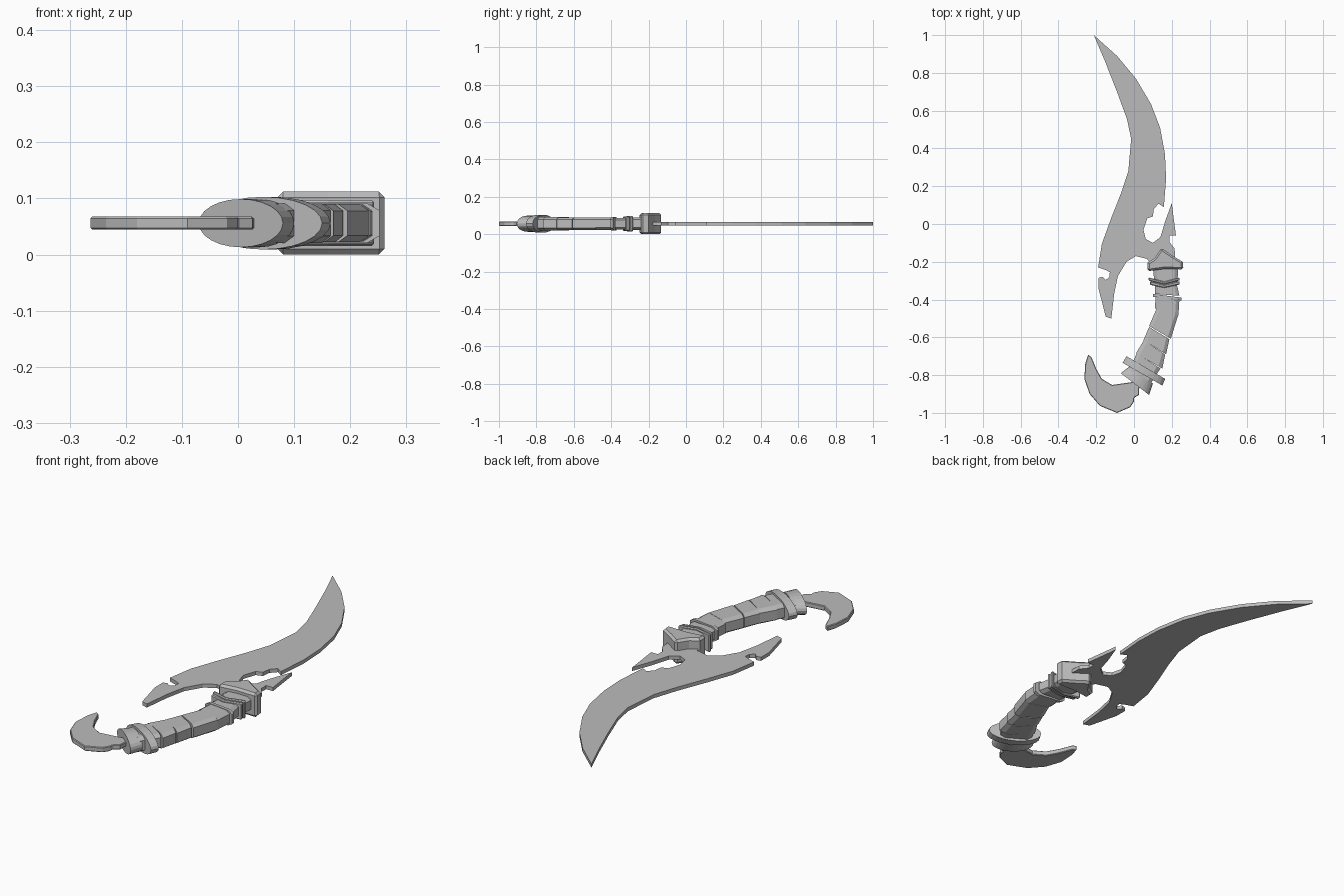
import bpy, bmesh, math
from mathutils import Vector

if "Cube" in bpy.data.objects:
    bpy.data.objects.remove(bpy.data.objects["Cube"])

MID = 0.056  # height of the flat plane the dagger lies in
grey = bpy.data.materials.new("plain grey")
grey.diffuse_color = (0.5, 0.5, 0.5, 1)
grey.use_nodes = True
grey.node_tree.nodes["Principled BSDF"].inputs["Base Color"].default_value = grey.diffuse_color


def finish(name, bm, bevel=0):
    bmesh.ops.recalc_face_normals(bm, faces=bm.faces[:])
    me = bpy.data.meshes.new(name)
    bm.to_mesh(me)
    bm.free()
    me.materials.append(grey)
    ob = bpy.data.objects.new(name, me)
    bpy.context.collection.objects.link(ob)
    if bevel:
        m = ob.modifiers.new("bevel", 'BEVEL')
        m.width = bevel
        m.segments = 1
        m.limit_method = 'ANGLE'
        m.angle_limit = math.radians(60)
    return ob


def plate(name, outline, half, bevel=0):
    """Flat outline extruded equally above and below the mid plane."""
    bm = bmesh.new()
    f = bm.faces.new([bm.verts.new((x, y, MID - half)) for x, y in outline])
    ext = bmesh.ops.extrude_face_region(bm, geom=[f])
    for v in ext['geom']:
        if isinstance(v, bmesh.types.BMVert):
            v.co.z = MID + half
    return finish(name, bm, bevel)


def chamfered(half):
    """Chamfered box section: (position across, height)."""
    s, c = half * 0.65, 0.72
    return [(1, -s), (1, s), (c, half), (-c, half), (-1, s), (-1, -s), (-c, -half), (c, -half)]


def oval(half, n=24):
    return [(math.cos(2 * math.pi * i / n), half * math.sin(2 * math.pi * i / n)) for i in range(n)]


def segment(name, l0, r0, l1, r1, section):
    """Loft a section between two lines seen from above."""
    bm = bmesh.new()
    loops = []
    for l, r in ((l0, r0), (l1, r1)):
        l, r = Vector(l), Vector(r)
        mid, arm = (l + r) / 2, (r - l) / 2
        loops.append([bm.verts.new((mid.x + arm.x * u, mid.y + arm.y * u, MID + z)) for u, z in section])
    a, b = loops
    n = len(a)
    for i in range(n):
        j = (i + 1) % n
        bm.faces.new((a[i], a[j], b[j], b[i]))
    bm.faces.new(a)
    bm.faces.new(b)
    return finish(name, bm)


# Blade with barbed spur, side prong and round notches
plate("blade", [
    (-.213, 1), (-.09, .89), (.01, .77), (.09, .635), (.138, .51), (.164, .37), (.17, .24),
    (.158, .09), (.13, .107), (.105, .08), (.1, .04), (.07, .03), (.05, -.03), (.062, -.08),
    (.1, -.1), (.14, -.07), (.165, .015), (.2, .11), (.21, .03), (.222, -.06), (.187, -.06),
    (.187, -.095), (.215, -.13), (.22, -.22), (.09, -.22), (.07, -.185), (.01, -.17),
    (-.04, -.2), (-.085, -.275), (-.105, -.37), (-.12, -.5), (-.15, -.49), (-.187, -.345),
    (-.187, -.285), (-.165, -.28), (-.15, -.297), (-.13, -.28), (-.128, -.255), (-.15, -.243),
    (-.19, -.23), (-.17, -.105), (-.127, .015), (-.07, .16), (-.03, .28), (-.015, .45),
    (-.037, .555), (-.09, .7), (-.153, .86)], 0.0085)

# Hooked claw at the end of the grip
plate("hook", [
    (-.243, -.692), (-.258, -.74), (-.263, -.82), (-.235, -.9), (-.18, -.963), (-.09, -1),
    (-.02, -.97), (0, -.94), (.0, -.92), (.026, -.905), (.03, -.83), (-.03, -.84), (-.116, -.852),
    (-.17, -.82), (-.2, -.767), (-.225, -.705)], 0.0115, 0.003)

# Guard block and chevron collars
plate("guard", [
    (.145, -.127), (.11, -.18), (.072, -.205), (.07, -.25), (.16, -.238), (.262, -.24),
    (.258, -.2), (.2, -.165)], 0.056, 0.01)
segment("neck", (.1, -.23), (.235, -.23), (.11, -.33), (.228, -.33), chamfered(.033))
plate("upper_collar", [(.078, -.283), (.16, -.305), (.24, -.283), (.243, -.298), (.16, -.32), (.078, -.3)], 0.041, 0.004)
plate("lower_collar", [(.085, -.302), (.16, -.322), (.24, -.302), (.243, -.32), (.16, -.338), (.085, -.322)], 0.038, 0.004)

# Grip segments, stepping down the curve
grip = [
    ((.11, -.32), (.23, -.33), (.11, -.37), (.24, -.38), .03),
    ((.1, -.37), (.252, -.39), (.1, -.385), (.252, -.405), .035),
    ((.115, -.385), (.24, -.405), (.11, -.447), (.235, -.485), .033),
    ((.12, -.447), (.233, -.485), (.08, -.54), (.195, -.607), .034),
    ((.08, -.545), (.187, -.61), (.05, -.615), (.17, -.69), .034),
    ((.053, -.615), (.165, -.692), (.01, -.685), (.15, -.765), .035),
    ((.015, -.685), (.14, -.765), (-.03, -.78), (.085, -.85), .035)]
for i, (l0, r0, l1, r1, h) in enumerate(grip):
    segment(f"grip_segment_{i + 1}", l0, r0, l1, r1, chamfered(h))

# Oval ring and flared end cap
segment("grip_ring", (-.04, -.7), (.165, -.82), (-.06, -.735), (.15, -.855), oval(.047))
segment("end_cap", (-.025, -.755), (.1, -.845), (-.07, -.79), (.08, -.905), oval(.043))
